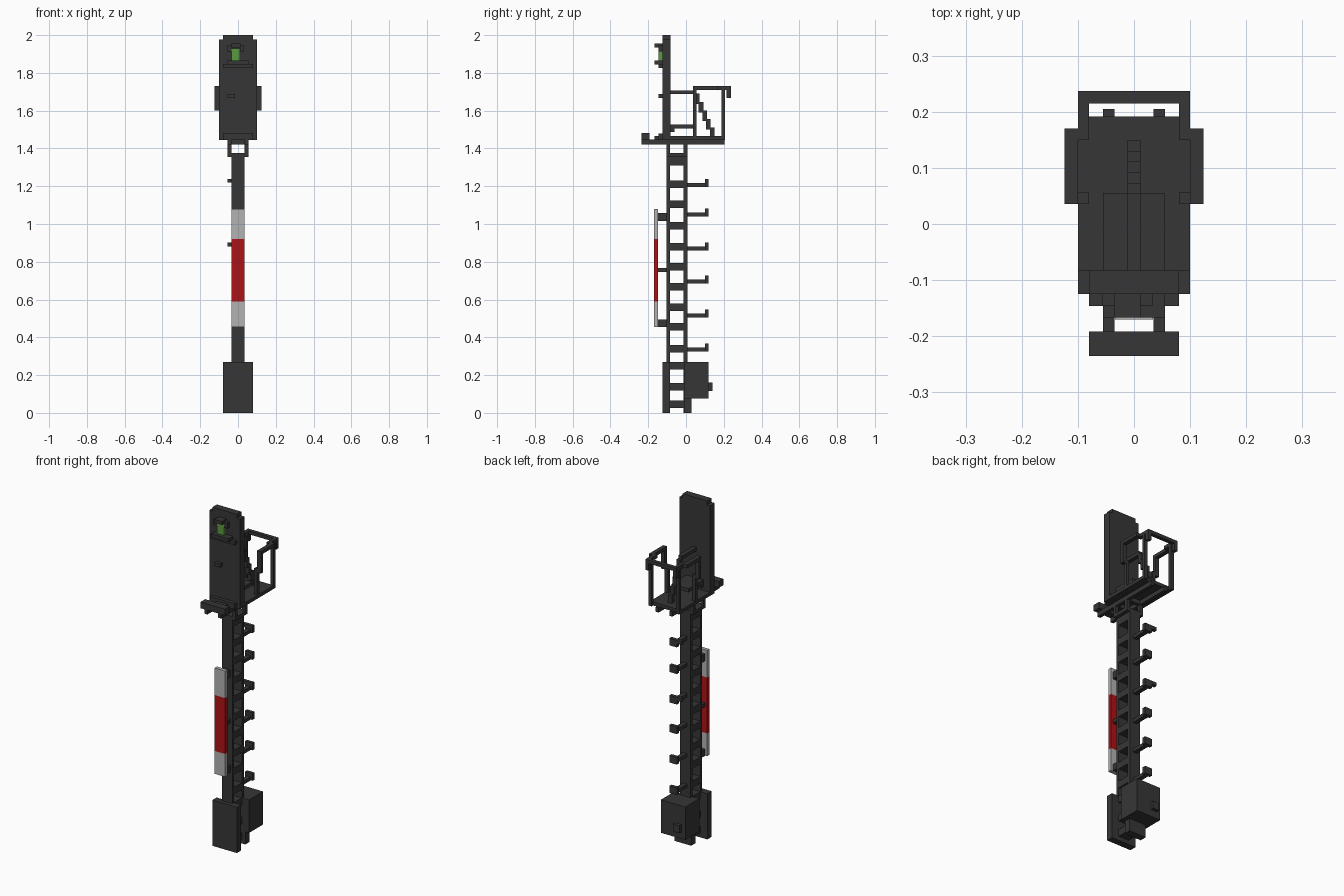
import bpy, bmesh

if "Cube" in bpy.data.objects:
    bpy.data.objects.remove(bpy.data.objects["Cube"], do_unlink=True)


def material(name, rgb):
    m = bpy.data.materials.new(name)
    m.use_nodes = True
    m.diffuse_color = (*rgb, 1)
    bsdf = m.node_tree.nodes["Principled BSDF"]
    bsdf.inputs["Base Color"].default_value = (*rgb, 1)
    bsdf.inputs["Roughness"].default_value = 0.8
    return m


DARK = material("dark grey", (0.037, 0.037, 0.037))
PALE = material("pale grey", (0.45, 0.45, 0.45))
RED = material("red", (0.42, 0.006, 0.008))
GREEN = material("green", (0.10, 0.32, 0.05))


def part(name, boxes, mat=DARK, mirror=False):
    """One object from boxes given as (x0, x1, y0, y1, z0, z1)."""
    bm = bmesh.new()
    for x0, x1, y0, y1, z0, z1 in boxes:
        spans = [(x0, x1)] + ([(-x1, -x0)] if mirror else [])
        for a, b in spans:
            cube = bmesh.ops.create_cube(bm, size=1)["verts"]
            bmesh.ops.scale(bm, vec=(b - a, y1 - y0, z1 - z0), verts=cube)
            bmesh.ops.translate(bm, verts=cube, vec=((a + b) / 2, (y0 + y1) / 2, (z0 + z1) / 2))
    me = bpy.data.meshes.new(name)
    bm.to_mesh(me)
    bm.free()
    me.materials.append(mat)
    ob = bpy.data.objects.new(name, me)
    bpy.context.collection.objects.link(ob)
    return ob


# Base: front plate, rear cabinet with handle, foot
part("base_plate", [(-0.08, 0.08, -0.125, -0.085, 0, 0.27)])
part("cabinet", [(-0.08, 0.08, -0.01, 0.12, 0.075, 0.27)])
part("cabinet_handle", [(-0.055, -0.015, 0.12, 0.14, 0.115, 0.16)])
part("foot", [(-0.055, 0.055, -0.01, 0.03, 0, 0.075)])

# Mast: two flanges joined by webs
W = 0.034
part("mast_front_flange", [(-W, W, -0.102, -0.085, 0, 1.37)])
part("mast_rear_flange", [(-W, W, -0.012, 0.008, 0, 1.37)])
web_heights = [0.045, 0.138, 0.25, 0.34, 0.455, 0.56, 0.667, 0.773, 0.88, 0.99, 1.105, 1.21]
part("mast_webs", [(-W, W, -0.085, -0.012, z - 0.02, z + 0.02) for z in web_heights])
part("mast_cap", [(-W, W, -0.085, -0.012, 1.31, 1.37)])
part("mast_collar", [(-0.055, 0.055, -0.102, 0.008, 1.355, 1.375)])
part("mast_collar_legs", [(0.035, 0.055, -0.102, -0.085, 1.375, 1.425),
                          (0.035, 0.055, -0.012, 0.008, 1.375, 1.425)], mirror=True)

# Climbing steps with upturned ends
steps = []
for z in (0.325, 0.505, 0.685, 0.86, 1.04, 1.197):
    steps.append((-0.013, 0.013, 0.008, 0.12, z, z + 0.02))
    steps.append((-0.024, 0.024, 0.10, 0.12, z, z + 0.042))
for z in (0.86, 1.197):
    steps.append((-0.055, -0.024, 0.10, 0.12, z + 0.022, z + 0.042))
part("climbing_steps", steps)

# Striped marker board on brackets
for name, z0, z1, mat in (("marker_lower", 0.455, 0.59, PALE), ("marker_middle", 0.59, 0.92, RED),
                          ("marker_upper", 0.92, 1.08, PALE)):
    part(name, [(-W, W, -0.17, -0.148, z0, z1)], mat)
part("marker_brackets", [(-0.022, 0.022, -0.148, -0.10, z0, z1)
                         for z0, z1 in ((0.455, 0.495), (0.745, 0.767), (1.015, 1.057))])

# Platform on two rails, with front bar
part("platform_rails", [(0.035, 0.055, -0.235, 0.205, 1.42, 1.447)], mirror=True)
part("platform_crossbars", [(-0.035, 0.035, y, y + 0.02, 1.42, 1.447) for y in (-0.102, -0.012)])
part("platform", [(-0.10, 0.10, -0.085, 0.192, 1.445, 1.465)])
part("front_bar", [(-0.08, 0.08, -0.235, -0.192, 1.445, 1.482)])
part("front_rail_filler", [(-0.035, 0.035, -0.167, -0.122, 1.445, 1.465),
                           (-0.08, 0.08, -0.145, -0.122, 1.445, 1.48)])

# Signal board and its fittings
part("signal_board", [(-0.10, 0.10, -0.125, -0.083, 1.445, 1.977)])
part("signal_board_top", [(-0.08, 0.08, -0.125, -0.083, 1.977, 2.0)])
part("lamp", [(-0.035, 0.01, -0.146, -0.125, 1.865, 1.93)], GREEN)
part("lamp_hood", [(-0.035, 0.012, -0.167, -0.125, 1.935, 1.955),
                   (-0.057, -0.035, -0.146, -0.125, 1.912, 1.945),
                   (0.012, 0.033, -0.146, -0.125, 1.912, 1.945)])
part("lower_shelf", [(-0.08, 0.08, -0.146, -0.125, 1.825, 1.847),
                     (-0.055, 0.055, -0.167, -0.125, 1.845, 1.865)])
part("small_plate", [(-0.055, -0.015, -0.146, -0.125, 1.668, 1.688)])

# Board supports and stepped brace
part("upper_strut", [(-0.012, 0.012, -0.083, 0.055, 1.688, 1.708)])
part("lower_shelf_plate", [(-0.055, 0.055, -0.083, 0.055, 1.505, 1.527),
                           (-0.055, 0.055, -0.083, -0.06, 1.487, 1.507)])
part("stepped_brace", [(-0.012, 0.012, 0.048 + 0.0195 * i, 0.072 + 0.0195 * i,
                        1.635 - 0.045 * i, 1.69 - 0.045 * i) for i in range(5)])

# Guard railing around the platform
part("railing_posts", [(0.08, 0.10, 0.036, 0.056, 1.445, 1.62),
                       (0.08, 0.10, 0.188, 0.207, 1.445, 1.712)], mirror=True)
part("railing_sides", [(0.10, 0.124, 0.036, 0.056, 1.60, 1.73),
                       (0.10, 0.124, 0.036, 0.17, 1.71, 1.73),
                       (0.08, 0.10, 0.15, 0.215, 1.71, 1.73),
                       (0.08, 0.10, 0.215, 0.237, 1.668, 1.71)], mirror=True)
part("railing_back", [(-0.10, 0.10, 0.215, 0.237, 1.71, 1.73)])
